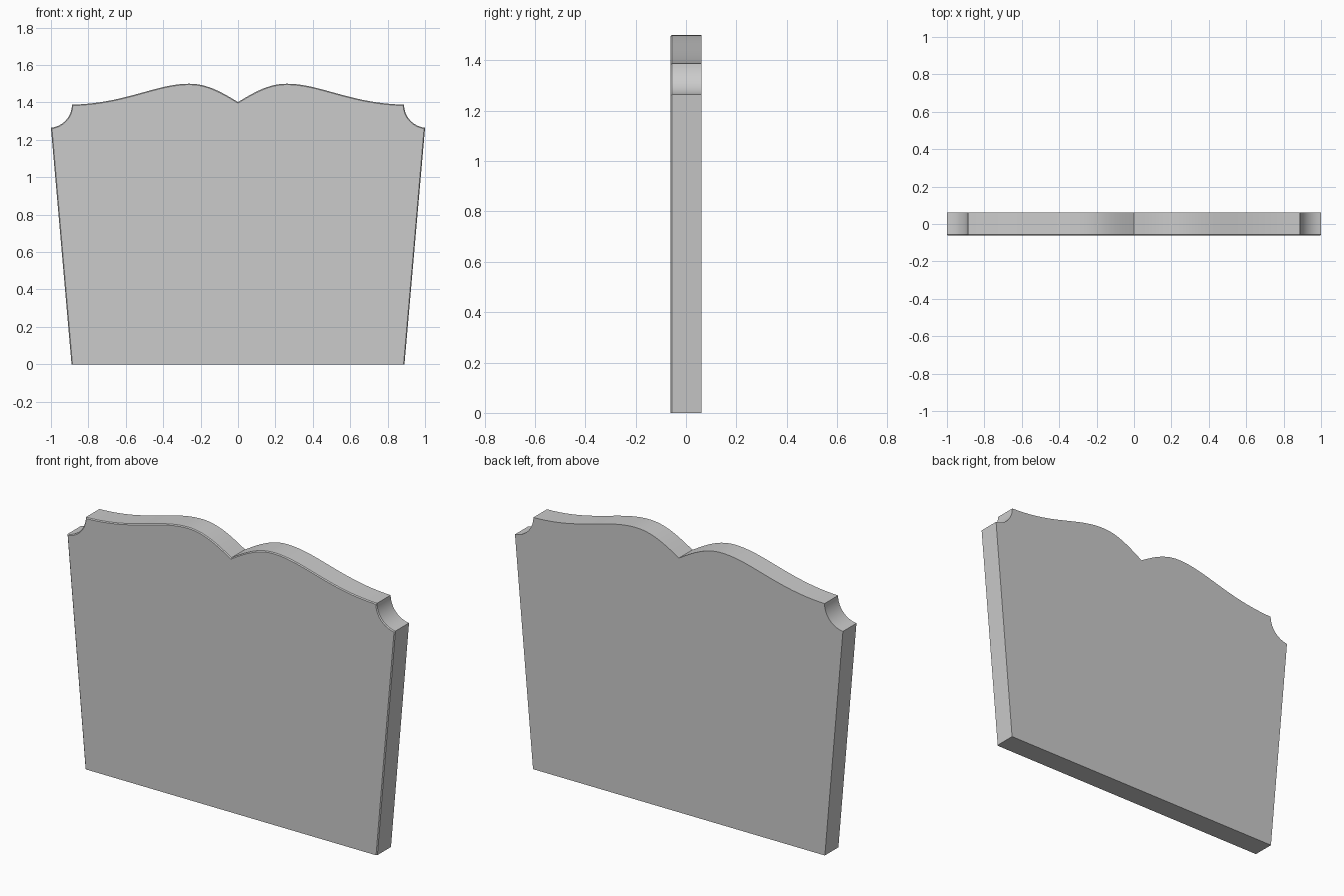
import bpy, bmesh, math
from mathutils import Vector
from mathutils.geometry import interpolate_bezier

if "Cube" in bpy.data.objects:
    bpy.data.objects.remove(bpy.data.objects["Cube"])

DEPTH = 0.0615


def bezier(points, n):
    return [(p.x, p.y) for p in interpolate_bezier(*[Vector(p) for p in points], n)]


# Right half of the outline, bottom corner up to the centre dip
notch = [(1.012 + 0.124 * math.cos(a), 1.388 + 0.124 * math.sin(a))
         for a in (math.radians(264.5 - i * 84.5 / 12) for i in range(13))]
shoulder = bezier([(0.888, 1.388), (0.60, 1.395), (0.44, 1.50), (0.26, 1.50)], 24)
crest = bezier([(0.26, 1.50), (0.16, 1.50), (0.08, 1.45), (0.0, 1.402)], 14)
right = [(0.89, 0.0)] + notch + shoulder[1:] + crest[1:]

# Full outline by mirroring
outline = right + [(-x, z) for x, z in reversed(right[:-1])]

# Headboard panel: front outline pushed back to full thickness
bm = bmesh.new()
front = bm.faces.new([bm.verts.new((x, -DEPTH, z)) for x, z in outline])
ext = bmesh.ops.extrude_face_region(bm, geom=[front], use_keep_orig=True)
bmesh.ops.translate(bm, vec=(0, 2 * DEPTH, 0),
                    verts=[g for g in ext["geom"] if isinstance(g, bmesh.types.BMVert)])
bmesh.ops.recalc_face_normals(bm, faces=bm.faces[:])

# Fine eased edge around the front, except along the floor
rim = [e for e in bm.edges
       if all(v.co.y < 0 for v in e.verts) and max(v.co.z for v in e.verts) > 0.01]
bmesh.ops.bevel(bm, geom=rim, offset=0.005, segments=1, affect='EDGES')

mesh = bpy.data.meshes.new("headboard_panel")
bm.to_mesh(mesh)
bm.free()
panel = bpy.data.objects.new("headboard_panel", mesh)
bpy.context.collection.objects.link(panel)
bpy.context.view_layer.objects.active = panel
panel.select_set(True)
bpy.ops.object.shade_smooth_by_angle(angle=math.radians(30))
